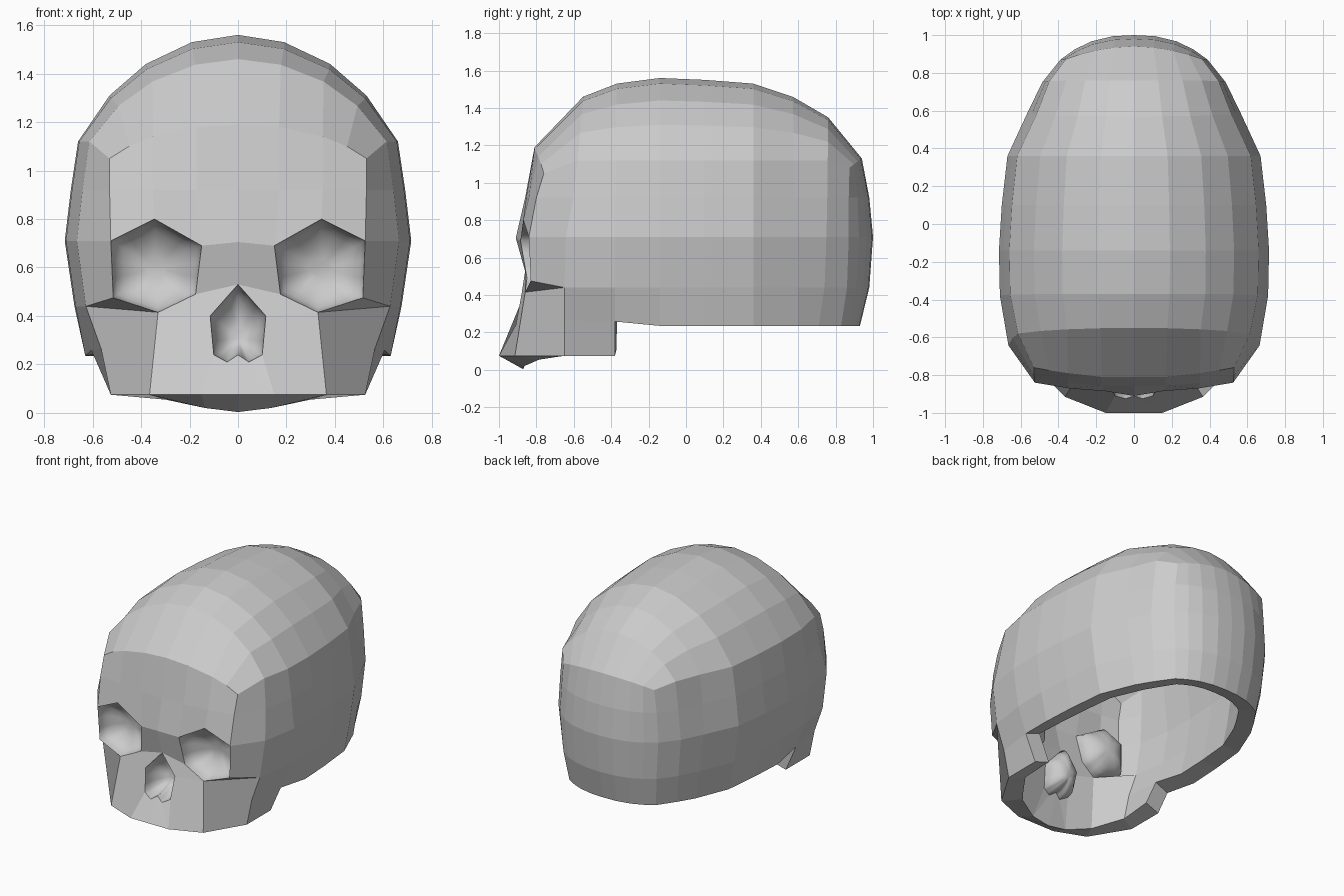
import bpy, bmesh
from mathutils import Vector

if "Cube" in bpy.data.objects:
    bpy.data.objects.remove(bpy.data.objects["Cube"])

THICK = 0.115


def make_object(name, bm, smooth=False):
    me = bpy.data.meshes.new(name)
    bm.to_mesh(me)
    bm.free()
    for p in me.polygons:
        p.use_smooth = smooth
    ob = bpy.data.objects.new(name, me)
    bpy.context.collection.objects.link(ob)
    return ob


def mirror_x(ob):
    m = ob.modifiers.new("mirror", 'MIRROR')
    m.use_clip = True
    m.merge_threshold = 0.002


# Half arch of the braincase at its widest point, crown to lower rim (x, z)
ARCH = [(0, 1.56), (.19, 1.53), (.38, 1.44), (.53, 1.31), (.66, 1.12),
        (.69, .92), (.715, .71), (.675, .44), (.63, .235)]

# Arches from front to back: crown y, side y, half width, crown height
STATIONS = [(-.55, -.65, .665, 1.46), (-.37, -.38, .71, 1.53),
            (-.14, -.14, .715, 1.56), (.10, .10, .70, 1.55),
            (.36, .36, .67, 1.53), (.57, .60, .56, 1.46),
            (.76, .75, .485, 1.35), (.94, .87, .39, 1.13)]


def arch(y_top, y_low, w, h):
    pts = []
    for x, z in ARCH:
        top = z > 1.1
        if top:
            z = 1.12 + (z - 1.12) * (h - 1.12) / .44
        t = max(0, (z - .7) / (h - .7)) ** .6
        if y_low > .8:                      # rounded back edge
            t *= max(0, 1 - (x / .68) ** 2)
            z -= .04 * (x / .66) ** 2 if top else 0
        y = y_low + (y_top - y_low) * t
        if z < .5 and y_low > .7:
            y -= .04 * (.5 - z) / .26
        pts.append((x * w / .715, y, z))
    return pts


# Front border of the braincase: hairline, then temple and outer eye corner
FRONT = [(0, -.81, 1.19), (.17, -.81, 1.18), (.35, -.79, 1.14),
         (.45, -.775, 1.10), (.53, -.76, 1.05), (.53, -.80, .92),
         (.525, -.84, .71), (.515, -.83, .475)]

# Face points of one half: forehead, brow, eye floor, nose, teeth line, jaw end
FACE = {
    'A0': (0, -.86, .92), 'A1': (.17, -.855, .92), 'A2': (.35, -.84, .92),
    'B0': (0, -.91, .705), 'B1': (.15, -.885, .69), 'B2': (.345, -.87, .80),
    'C1': (.175, -.85, .49), 'C2': (.33, -.86, .415),
    'N0': (0, -.86, .53), 'N1': (.115, -.88, .40), 'N2': (.10, -.91, .24),
    'N3': (.045, -.925, .21), 'N4': (0, -.91, .24),
    'D0': (0, -1, .075), 'D1': (.15, -1, .075), 'D2': (.365, -.915, .075),
    'J1': (.525, -.65, .075), 'J2': (.525, -.38, .075)}

bm = bmesh.new()
rows = [[bm.verts.new(p) for p in FRONT]]
rows += [[bm.verts.new(p) for p in arch(*s)] for s in STATIONS]
rows[1][8].co = (.565, -.65, .265)
rows[2][8].co = (.605, -.38, .258)
V = {k: bm.verts.new(p) for k, p in FACE.items()}
for i, v in enumerate(rows[0]):
    V['F%d' % i] = v
V.update(S7=rows[1][7], S8=rows[1][8], R8=rows[2][8])

# Braincase top and side
for a, b in zip(rows, rows[1:]):
    for i in range(min(len(a), len(b)) - 1):
        bm.faces.new((a[i], a[i + 1], b[i + 1], b[i]))

# Back of the braincase, bulging from the last arch
last = rows[-1]
prev = last[:5]
for j, y_max in zip(range(5, 9), (.98, 1.0, .98, .93)):
    edge = last[j].co
    row = []
    for k in range(4):
        t = ARCH[k][0] / .66
        y = edge.y + (y_max - edge.y) * (1 - t ** 2.5)
        row.append(bm.verts.new((t * edge.x, y, edge.z)))
    row.append(last[j])
    for k in range(4):
        bm.faces.new((prev[k], prev[k + 1], row[k + 1], row[k]))
    prev = row

# Forehead, nose bridge, cheek and upper jaw
for names in ("F0 F1 A1 A0", "F1 F2 A2 A1", "F2 F3 F4 F5 A2",
              "A0 A1 B1 B0", "A1 A2 B2 B1", "A2 F5 F6 B2",
              "B0 B1 C1 N0", "N0 C1 C2 N1", "N1 C2 D2 D1 N2",
              "N2 D1 N3", "N3 D1 D0 N4", "C2 F7 S7",
              "C2 S7 S8 J1 D2", "S8 R8 J2 J1"):
    bm.faces.new([V[n] for n in names.split()])
bmesh.ops.recalc_face_normals(bm, faces=bm.faces)
if max(bm.faces, key=lambda f: f.calc_center_median().z).normal.z < 0:
    bmesh.ops.reverse_faces(bm, faces=bm.faces)
bm.normal_update()

# Inner wall: set directly around eyes and nose, along the normals elsewhere
shift = {V[k]: Vector((0, THICK, 0)) for k in ("B1", "B2", "C1")}
shift.update({V[k]: Vector((-.05, THICK, 0)) for k in ("F6", "F7", "C2")})
shift.update({V['N%d' % i]: Vector((0, THICK, -.02)) for i in range(5)})
lip = {V[k] for k in ("D0", "D1", "D2")}
inner = {}
for v in list(bm.verts):
    n = v.normal.copy()
    if v.co.x < 1e-4:
        n.x = 0
        n.normalize()
    d = shift.get(v, -n * (.148 if v in lip else THICK))
    inner[v] = bm.verts.new(v.co + d)
outer_faces = list(bm.faces)
rim = [e for e in bm.edges if e.is_boundary
       and max(v.co.x for v in e.verts) > 1e-4
       and not all(v in shift for v in e.verts)]
for f in outer_faces:
    bm.faces.new([inner[v] for v in reversed(f.verts)])
for e in rim:
    a, b = e.verts
    bm.faces.new((a, b, inner[b], inner[a]))
bmesh.ops.recalc_face_normals(bm, faces=bm.faces)
if max(outer_faces, key=lambda f: f.calc_center_median().z).normal.z < 0:
    bmesh.ops.reverse_faces(bm, faces=bm.faces)

eye_keys = ("B1", "B2", "F6", "F7", "C2", "C1")
nose_keys = ["N%d" % i for i in range(5)]
rims = {}
for label, keys in (("eye", eye_keys), ("nose", nose_keys)):
    rims[label] = [V[k].co.copy() for k in keys]
    rims[label + "_back"] = [inner[V[k]].co.copy() for k in keys]
mirror_x(make_object("skull_shell", bm))


def bowl(name, rim, depth, front):
    """Smooth hollow that starts at the rim and rounds off to the back."""
    loop = []
    for a, b in zip(rim, rim[1:] + rim[:1]):
        loop += [a.lerp(b, k / 3) for k in range(3)]
    c = sum(loop, Vector()) / len(loop)
    bm = bmesh.new()
    prev = None
    for s in (1, .97, .9, .75, .5, .25):
        d = Vector((0, depth * (1 - s * s) ** .5, 0))
        ring = [bm.verts.new(c + (p - c) * s + d) for p in loop]
        if prev:
            n = len(ring)
            for i in range(n):
                j = (i + 1) % n
                bm.faces.new((prev[i], prev[j], ring[j], ring[i]))
        prev = ring
    bm.faces.new(prev)
    bmesh.ops.recalc_face_normals(bm, faces=bm.faces)
    bm.normal_update()
    deepest = max(bm.faces, key=lambda f: f.calc_center_median().y)
    if (deepest.normal.y < 0) != front:
        bmesh.ops.reverse_faces(bm, faces=bm.faces)
    return make_object(name, bm, smooth=True)


def full(half):
    return half + [Vector((-p.x, p.y, p.z)) for p in half[3:0:-1]]


# Eye sockets and nose cavity, each with a front and a back wall
mirror_x(bowl("eye_sockets", rims["eye"], .14, True))
mirror_x(bowl("eye_socket_backs", rims["eye_back"], .12, False))
bowl("nose_cavity", full(rims["nose"]), .16, True)
bowl("nose_cavity_back", full(rims["nose_back"]), .13, False)
